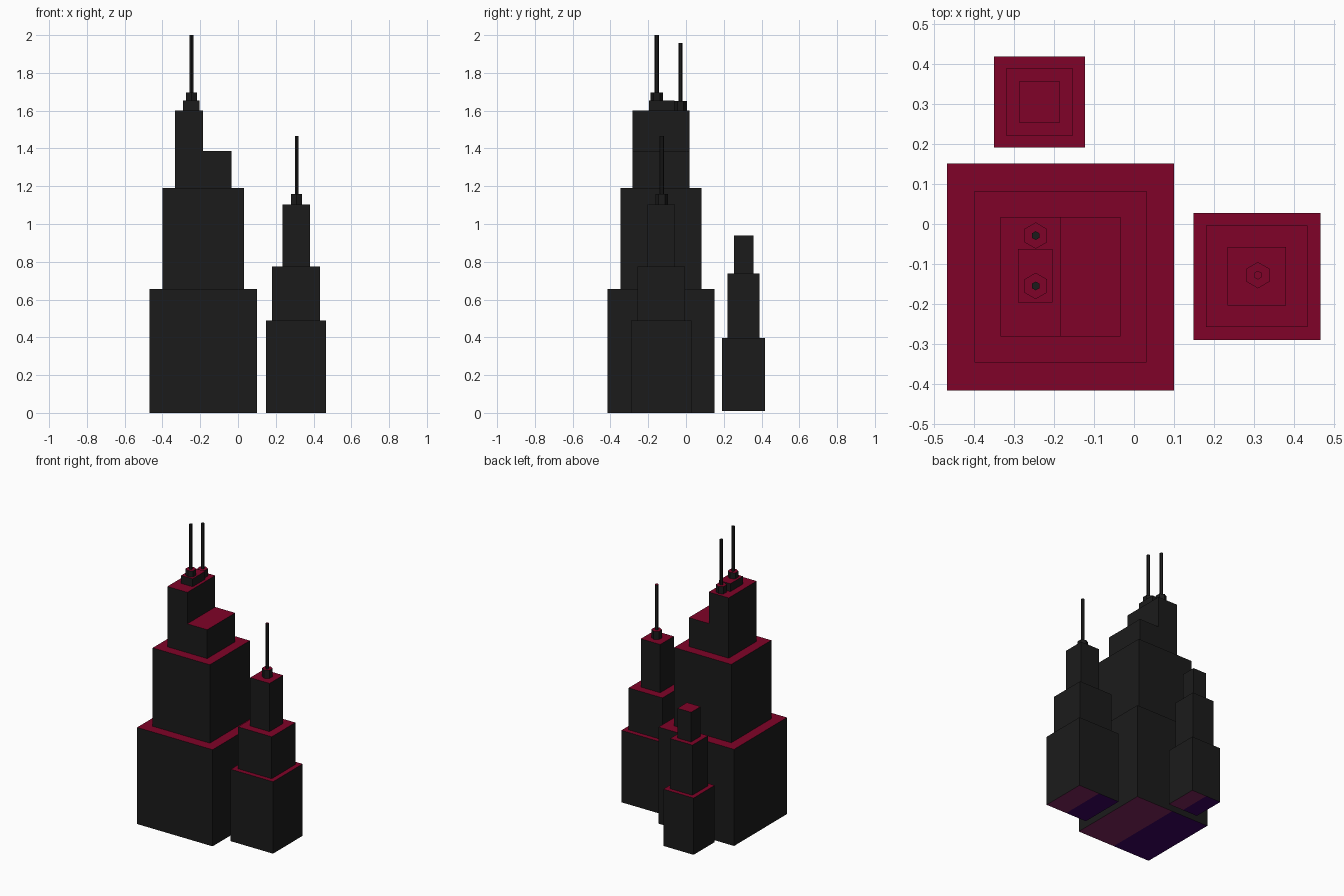
import bpy, bmesh, math

if "Cube" in bpy.data.objects:
    bpy.data.objects.remove(bpy.data.objects["Cube"])


def material(name, rgb):
    m = bpy.data.materials.new(name)
    m.diffuse_color = (*rgb, 1)
    m.use_nodes = True
    m.node_tree.nodes["Principled BSDF"].inputs["Base Color"].default_value = m.diffuse_color
    return m


MATS = [material("charcoal_wall", (0.011, 0.011, 0.011)),
        material("crimson_roof", (0.215, 0.0008, 0.021)),
        material("plum_underside", (0.21, 0.018, 0.11)),
        material("violet_underside", (0.043, 0.001, 0.115))]


def finish(bm, name, mid_x=0.0, dark_top=False):
    """Colour faces by direction and make the object."""
    bmesh.ops.recalc_face_normals(bm, faces=bm.faces[:])
    for f in bm.faces:
        f.smooth = False
        if f.normal.z > 0.5 and not dark_top:
            f.material_index = 1
        elif f.normal.z < -0.5:
            f.material_index = 2 if f.calc_center_median().x > mid_x else 3
    me = bpy.data.meshes.new(name)
    bm.to_mesh(me)
    bm.free()
    for m in MATS:
        me.materials.append(m)
    ob = bpy.data.objects.new(name, me)
    bpy.context.collection.objects.link(ob)
    return ob


def tower(name, cx, cy, z0, tiers, raised=0.0):
    """Stepped square shell with a centre seam; tiers = (half width, top z)."""
    bm = bmesh.new()

    def ring(h, z):
        return [bm.verts.new((cx + x * h, cy + y * h, z)) for x, y in
                ((-1, -1), (0, -1), (1, -1), (1, 1), (0, 1), (-1, 1))]

    def cap(r):
        bm.faces.new((r[1], r[2], r[3], r[4]))
        return bm.faces.new((r[0], r[1], r[4], r[5]))

    rings, z = [], z0
    for h, top in tiers:
        rings += [ring(h, z), ring(h, top)]
        z = top
    for a, b in zip(rings, rings[1:]):
        for i in range(6):
            j = (i + 1) % 6
            bm.faces.new((a[i], a[j], b[j], b[i]))
    cap(rings[0])
    left = cap(rings[-1])
    if raised:  # the left half of the crown rises higher
        ex = bmesh.ops.extrude_discrete_faces(bm, faces=[left])
        bmesh.ops.translate(bm, verts=ex["faces"][0].verts[:], vec=(0, 0, raised))
    return finish(bm, name, cx)


def prism(name, cx, cy, r, z0, z1, dark_top=False):
    """Upright hexagonal prism with corners on the y axis."""
    bm = bmesh.new()
    pts = [(cx + r * math.sin(i * math.pi / 3), cy + r * math.cos(i * math.pi / 3))
           for i in range(6)]
    base = bm.faces.new([bm.verts.new((x, y, z0)) for x, y in pts])
    ex = bmesh.ops.extrude_face_region(bm, geom=[base])
    top = [v for v in ex["geom"] if isinstance(v, bmesh.types.BMVert)]
    bmesh.ops.translate(bm, verts=top, vec=(0, 0, z1 - z0))
    return finish(bm, name, cx, dark_top)


# Three stepped towers
tower("main_tower", -0.184, -0.132, 0,
      [(0.284, 0.657), (0.215, 1.19), (0.15, 1.386)], raised=0.214)
tower("right_tower", 0.3075, -0.131, 0, [(0.159, 0.489), (0.127, 0.774), (0.073, 1.102)])
tower("rear_tower", -0.2365, 0.305, 0.01, [(0.1135, 0.396), (0.084, 0.737), (0.0515, 0.939)])

# Roof plinth on the main tower
bm = bmesh.new()
bmesh.ops.create_cube(bm, size=1)
for v in bm.verts:
    v.co.x = -0.247 + v.co.x * 0.086
    v.co.y = -0.129 + v.co.y * 0.134
    v.co.z = 1.627 + v.co.z * 0.054
finish(bm, "roof_plinth", -0.247)

# Hexagonal antenna mounts and masts: x, y, mount base, mount top, mast top, dark tip
for name, x, y, z0, z1, z2, dark in (
        ("front", -0.246, -0.155, 1.65, 1.695, 2.0, True),
        ("back", -0.246, -0.029, 1.60, 1.65, 1.957, True),
        ("right", 0.31, -0.128, 1.10, 1.158, 1.465, False)):
    prism(name + "_antenna_mount", x, y, 0.033, z0, z1)
    prism(name + "_antenna_mast", x, y, 0.011, z1 - 0.002, z2, dark)
